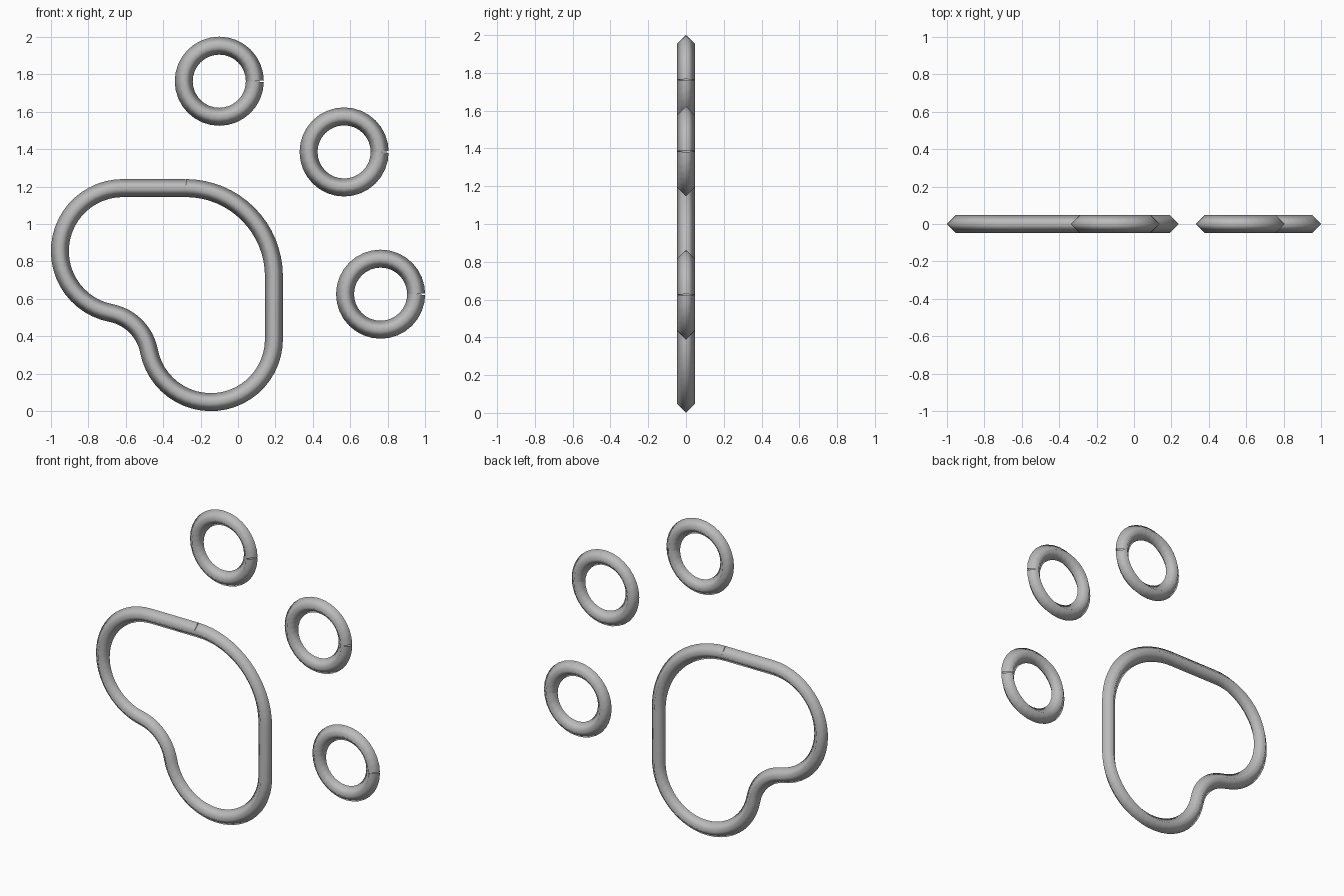
import bpy, bmesh, math
from mathutils import Vector

if "Cube" in bpy.data.objects:
    bpy.data.objects.remove(bpy.data.objects["Cube"])

RADIUS = 0.048

grey = bpy.data.materials.new("light grey")
grey.diffuse_color = (0.5, 0.5, 0.5, 1)
grey.use_nodes = True
grey.node_tree.nodes["Principled BSDF"].inputs["Base Color"].default_value = grey.diffuse_color


def arc(cx, cz, r, a0, a1, n):
    """Points on an arc in the x-z plane, angles in degrees."""
    return [Vector((cx + r * math.cos(math.radians(a0 + (a1 - a0) * i / n)), 0,
                    cz + r * math.sin(math.radians(a0 + (a1 - a0) * i / n))))
            for i in range(n + 1)]


def tube(name, path):
    """Smooth-shaded tube of diamond section along an open path whose ends meet."""
    bm = bmesh.new()
    rings = []
    for i, p in enumerate(path):
        before = (p - path[i - 1]).normalized() if i > 0 else Vector()
        after = (path[i + 1] - p).normalized() if i < len(path) - 1 else Vector()
        t = (before + after).normalized()
        side = Vector((t.z, 0, -t.x))
        depth = Vector((0, 1, 0))
        rings.append([bm.verts.new(p + d * RADIUS) for d in (side, depth, -side, -depth)])
    for a, b in zip(rings, rings[1:]):
        for k in range(4):
            bm.faces.new((a[k], a[(k + 1) % 4], b[(k + 1) % 4], b[k]))
    bmesh.ops.recalc_face_normals(bm, faces=bm.faces)
    for f in bm.faces:
        f.smooth = True
    mesh = bpy.data.meshes.new(name)
    bm.to_mesh(mesh)
    bm.free()
    mesh.materials.append(grey)
    obj = bpy.data.objects.new(name, mesh)
    bpy.context.collection.objects.link(obj)


# Three small rings, each with its seam on the right
for name, x, z in (("top_ring", -0.10, 1.763), ("middle_ring", 0.567, 1.385),
                   ("lower_ring", 0.762, 0.625)):
    tube(name, arc(x, z, 0.19, 0, 360, 32))

# Large rounded loop: corner, right side, bottom lobe, inward bend, left lobe, top side
LOBE = 0.337
bend_x, bend_z, bend_r = -0.728, 0.272, 0.257
bottom, left = (-0.145, 0.385), (-0.615, 0.855)
a_bottom = math.degrees(math.atan2(bend_z - bottom[1], bend_x - bottom[0])) % 360
a_left = math.degrees(math.atan2(bend_z - left[1], bend_x - left[0])) % 360
loop = arc(-0.28, 0.72, 0.472, 90, 0, 16)
loop += arc(*bottom, LOBE, 0, a_bottom - 360, 24)
loop += arc(bend_x, bend_z, bend_r, a_bottom - 180, a_left - 180, 12)[1:]
loop += arc(*left, LOBE, a_left, 90, 24)[1:]
loop.append(loop[0].copy())
tube("large_loop", loop)
